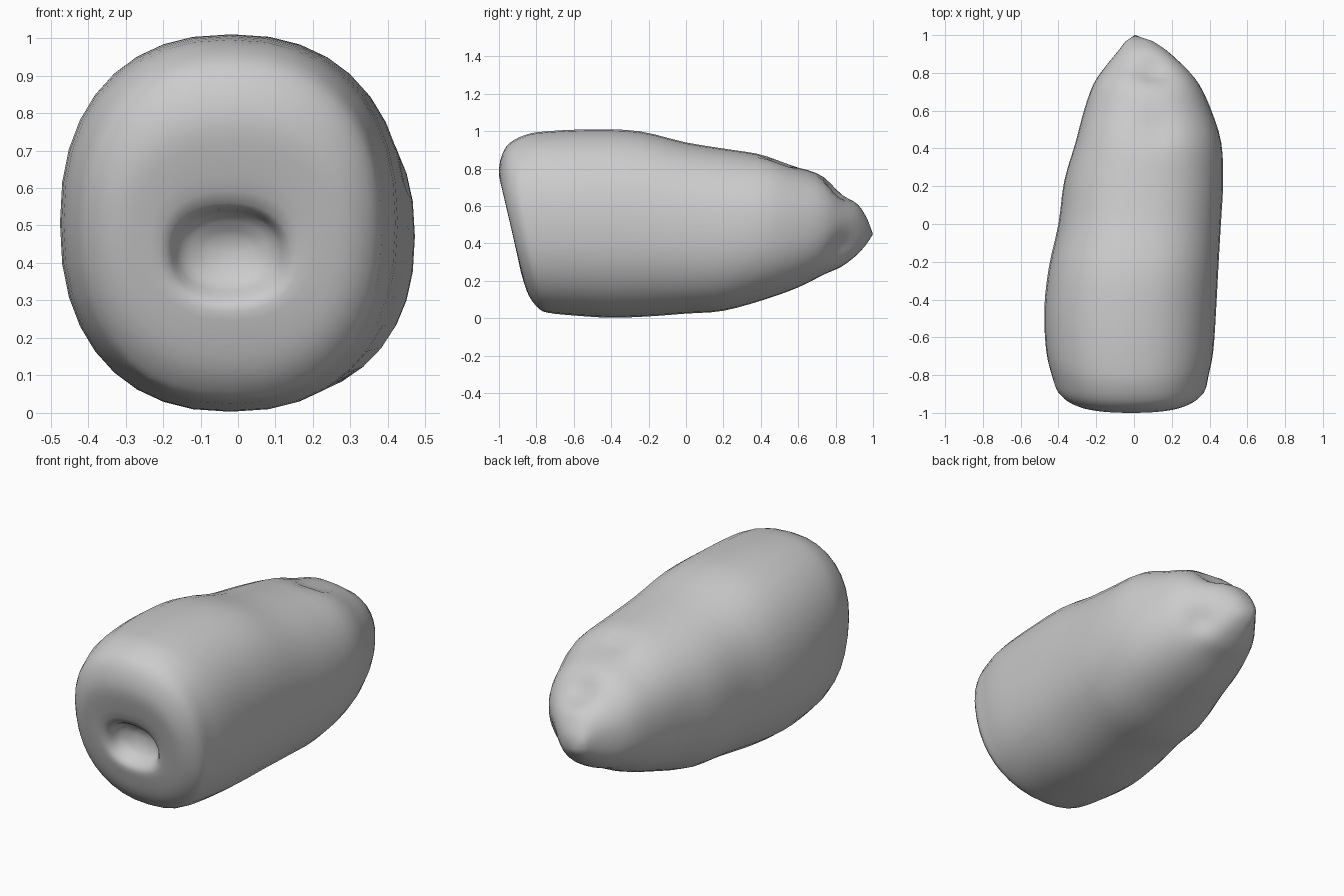
import bpy, bmesh, math
from mathutils import Vector

if "Cube" in bpy.data.objects:
    bpy.data.objects.remove(bpy.data.objects["Cube"])

SIDES, STEPS = 36, 3

# Rings front to back: (y top, z top, y bottom, z bottom, x left, x right)
RINGS = [
    (-.81, .47, -.81, .38, -.08, .04),      # floor of the front hollow
    (-.86, .53, -.83, .34, -.15, .10),
    (-.935, .56, -.885, .29, -.19, .14),    # mouth of the hollow
    (-.98, .68, -.875, .22, -.26, .23),
    (-1.0, .80, -.84, .12, -.34, .31),
    (-.96, .92, -.79, .055, -.405, .375),   # front rim
    (-.86, .98, -.74, .03, -.435, .395),
    (-.74, 1.0, -.60, .015, -.465, .42),
    (-.50, 1.01, -.40, .003, -.475, .435),
    (-.25, 1.0, -.20, .01, -.45, .447),
    (0, .94, 0, .025, -.40, .46),
    (.25, .90, .20, .04, -.37, .472),
    (.44, .87, .42, .10, -.31, .462),
    (.60, .81, .60, .165, -.265, .41),
    (.74, .76, .74, .235, -.215, .345),     # tapering back end
    (.84, .67, .83, .275, -.15, .27),
    (.92, .61, .91, .335, -.085, .18),
    (.97, .53, .965, .395, -.045, .10),
]


def smooth_rings(rings, steps):
    """Catmull-Rom interpolation between neighbouring rings."""
    out = []
    for i in range(len(rings) - 1):
        a, b, c = rings[max(i - 1, 0)], rings[i], rings[i + 1]
        d = rings[min(i + 2, len(rings) - 1)]
        for s in range(steps):
            t = s / steps
            out.append([.5 * (2 * q + (r - p) * t + (2 * p - 5 * q + 4 * r - w) * t * t
                              + (3 * q - p - 3 * r + w) * t ** 3)
                        for p, q, r, w in zip(a, b, c, d)])
    return out + [rings[-1]]


def rounded(v):
    return math.copysign(abs(v) ** (2 / 2.3), v)


# Body: lofted rounded cross-sections
bm = bmesh.new()
loops = []
for yt, zt, yb, zb, xl, xr in smooth_rings(RINGS, STEPS):
    loop = []
    for k in range(SIDES):
        a = 2 * math.pi * k / SIDES
        u, v = rounded(math.cos(a)), rounded(math.sin(a))
        loop.append(bm.verts.new(((xl + xr) / 2 + u * (xr - xl) / 2,
                                  (yt + yb) / 2 + v * (yt - yb) / 2,
                                  (zt + zb) / 2 + v * (zt - zb) / 2)))
    loops.append(loop)
front = bm.verts.new((-.02, -.80, .425))
tip = bm.verts.new((.005, 1.0, .45))
for k in range(SIDES):
    n = (k + 1) % SIDES
    for a, b in zip(loops, loops[1:]):
        bm.faces.new((a[k], a[n], b[n], b[k]))
    bm.faces.new((front, loops[0][n], loops[0][k]))
    bm.faces.new((tip, loops[-1][k], loops[-1][n]))
bmesh.ops.recalc_face_normals(bm, faces=bm.faces)
bm.normal_update()

# Small dents near the back end: centre, radius, depth
DENTS = [((.11, .50, .84), .08, .035), ((.11, .81, .70), .09, .04), ((.24, .84, .37), .09, .04)]
for centre, radius, depth in DENTS:
    c = Vector(centre)
    moves = [(v, v.normal * depth * math.exp(-((v.co - c).length / radius) ** 2)) for v in bm.verts]
    for v, m in moves:
        v.co -= m

mesh = bpy.data.meshes.new("body")
bm.to_mesh(mesh)
bm.free()
body = bpy.data.objects.new("body", mesh)
bpy.context.collection.objects.link(body)
bpy.context.view_layer.objects.active = body
body.select_set(True)
bpy.ops.object.shade_smooth_by_angle(angle=math.radians(50))
